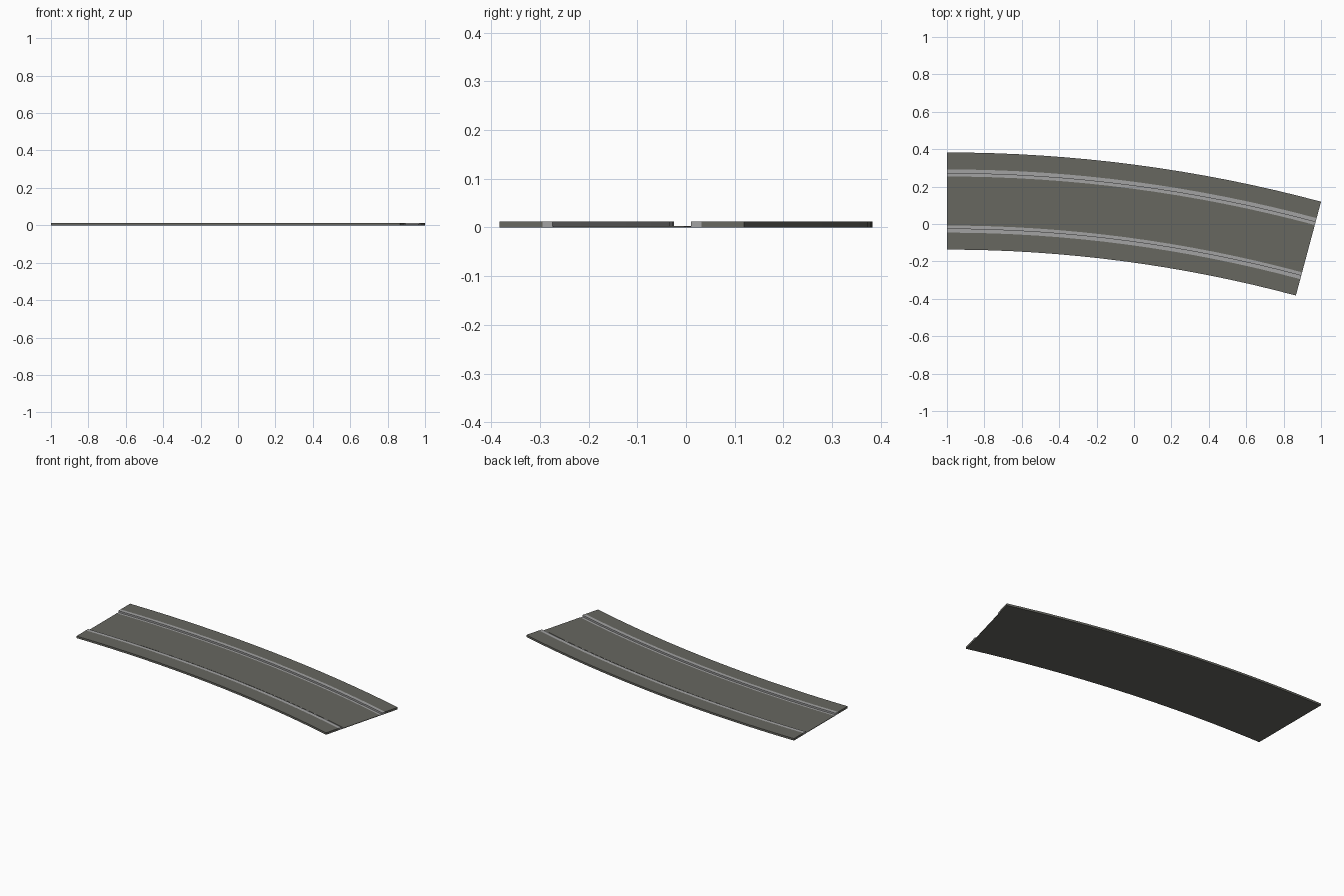
import bpy
import math

if "Cube" in bpy.data.objects:
    bpy.data.objects.remove(bpy.data.objects["Cube"])

ANGLE = math.radians(15)        # curve of the track piece
R_OUT = 2 / math.sin(ANGLE)     # outer edge radius
R_IN = 7.208
R_MID = (R_OUT + R_IN) / 2
HALF = (R_OUT - R_IN) / 2
CY = 0.3825 - R_OUT             # centre of the curve (x = -1)
SEGS = 16
TOP, FLOOR, GROOVE = 0.0123, 0.003, 0.002
LIP, HEAD, EDGE = 0.131, 0.147, 0.169   # rail offsets from the centre line


def material(name, rgb):
    m = bpy.data.materials.new(name)
    m.diffuse_color = (*rgb, 1)
    m.use_nodes = True
    m.node_tree.nodes["Principled BSDF"].inputs["Base Color"].default_value = m.diffuse_color
    return m


asphalt = material("asphalt grey", (0.135, 0.135, 0.118))
steel = material("rail steel", (0.36, 0.36, 0.36))


def sweep(name, profile, mat, seams=()):
    """Sweep a counter-clockwise (offset, z) profile along the curve.
    Vertical sides at a seam offset are left out (hidden joints)."""
    n = len(profile)
    verts = []
    for s in range(SEGS + 1):
        t = ANGLE * s / SEGS
        for o, z in profile:
            r = R_MID + o
            verts.append((-1 + r * math.sin(t), CY + r * math.cos(t), z))
    faces = [tuple(reversed(range(n))), tuple(range(SEGS * n, SEGS * n + n))]
    for i in range(n):
        j = (i + 1) % n
        if profile[i][0] == profile[j][0] and abs(profile[i][0]) in seams:
            continue
        for s in range(SEGS):
            a, b = s * n, (s + 1) * n
            faces.append((a + i, a + j, b + j, b + i))
    me = bpy.data.meshes.new(name)
    me.from_pydata(verts, [], faces)
    me.materials.append(mat)
    ob = bpy.data.objects.new(name, me)
    bpy.context.collection.objects.link(ob)
    return ob


def mirrored(profile):
    return [(-o, z) for o, z in reversed(profile)]


# raised shoulder outside the rail, and grooved rail with its low inner lip
shoulder = [(EDGE, 0), (HALF, 0), (HALF, TOP), (EDGE, TOP)]
rail = [(LIP, 0), (EDGE, 0), (EDGE, TOP), (HEAD, TOP), (HEAD, GROOVE), (LIP, GROOVE)]

sweep("outer_shoulder", shoulder, asphalt, (EDGE,))
sweep("inner_shoulder", mirrored(shoulder), asphalt, (EDGE,))
sweep("outer_rail", rail, steel, (EDGE, LIP))
sweep("inner_rail", mirrored(rail), steel, (EDGE, LIP))

# low road bed between the rails
sweep("road_bed", [(-LIP, 0), (LIP, 0), (LIP, FLOOR), (-LIP, FLOOR)], asphalt)

# thin dark underside covering the bottom of the rails
for side, name in ((1, "outer_rail_base"), (-1, "inner_rail_base")):
    base = [(LIP, 0.0), (EDGE, 0.0), (EDGE, 0.0004), (LIP, 0.0004)]
    ob = sweep(name, base if side > 0 else mirrored(base), asphalt, (EDGE, LIP))
for name in ("outer_rail", "inner_rail"):
    for v in bpy.data.objects[name].data.vertices:
        if v.co.z == 0:
            v.co.z = 0.0004
